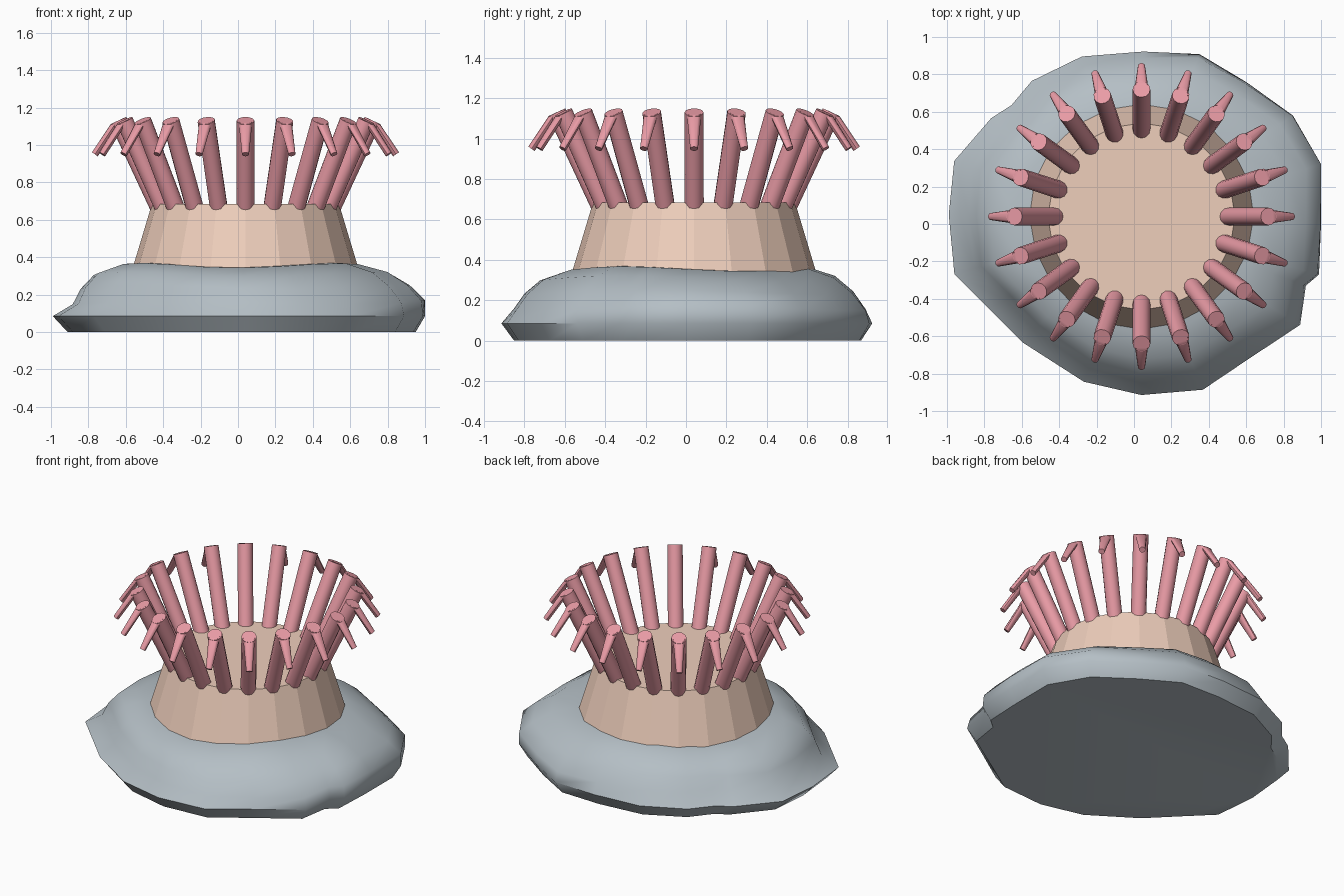
import bpy, bmesh
from math import sin, cos, pi, radians, atan2
from mathutils import Vector, Matrix

if "Cube" in bpy.data.objects:
    bpy.data.objects.remove(bpy.data.objects["Cube"])

CENTRE = Vector((0.04, 0.04, 0))


def material(name, rgb):
    m = bpy.data.materials.new(name)
    m.diffuse_color = (*rgb, 1)
    m.use_nodes = True
    m.node_tree.nodes["Principled BSDF"].inputs["Base Color"].default_value = m.diffuse_color
    return m


def loft(bm, rings):
    """Skin a list of equal-length point rings and cap both ends."""
    vs = [[bm.verts.new(p) for p in r] for r in rings]
    n = len(vs[0])
    for a, b in zip(vs, vs[1:]):
        for i in range(n):
            j = (i + 1) % n
            bm.faces.new((a[i], a[j], b[j], b[i]))
    bm.faces.new(vs[0][::-1])
    bm.faces.new(vs[-1])


def finish(bm, name, mat, angle=None):
    bmesh.ops.recalc_face_normals(bm, faces=bm.faces)
    me = bpy.data.meshes.new(name)
    bm.to_mesh(me)
    bm.free()
    me.materials.append(mat)
    ob = bpy.data.objects.new(name, me)
    bpy.context.collection.objects.link(ob)
    if angle:
        bpy.ops.object.select_all(action='DESELECT')
        ob.select_set(True)
        bpy.context.view_layer.objects.active = ob
        bpy.ops.object.shade_smooth_by_angle(angle=radians(angle))
    return ob


def circle(c, axis, r, n):
    """Ring in the radial plane frame: tangential axis is y."""
    c, axis = Vector(c), Vector(axis).normalized()
    t = Vector((0, 1, 0))
    u = t.cross(axis)
    return [c + r * (cos(2 * pi * i / n) * u + sin(2 * pi * i / n) * t) for i in range(n)]


rock_mat = material("rock_grey", (0.46, 0.52, 0.56))
skin_mat = material("body_peach", (0.86, 0.62, 0.50))
pink_mat = material("tentacle_pink", (0.82, 0.33, 0.38))

# Rock: irregular outline stacked at changing widths
outline = [(1, 0.0), (1, 0.32), (0.85, 0.58), (0.6, 0.76), (0.35, 0.91), (0.05, 0.925),
           (-0.28, 0.9), (-0.55, 0.77), (-0.66, 0.64), (-0.77, 0.57), (-0.97, 0.34),
           (-1, 0.05), (-0.97, -0.27), (-0.78, -0.46), (-0.6, -0.64), (-0.27, -0.85),
           (0.04, -0.92), (0.37, -0.89), (0.62, -0.72), (0.89, -0.54), (0.92, -0.33),
           (0.99, -0.27)]
layers = [(0.0, 0.93, 0.02), (0.085, 0.995, 0.005), (0.16, 0.94, 0.06), (0.24, 0.88, 0.04),
          (0.31, 0.79, 0.02), (0.355, 0.64, 0.01), (0.365, 0.4, 0)]
rings = []
for z, s, lean in layers:
    ring = []
    for x, y in outline:
        a = atan2(y, x)
        k = s + lean * cos(a - 0.3)
        wob = 0.012 * sin(3 * a + 9 * z) if z > 0.1 else 0
        ring.append((x * k, y * k, z + wob))
    rings.append(ring)
bm = bmesh.new()
loft(bm, rings)
finish(bm, "rock", rock_mat, 50)

# Body column: faceted tapered drum sunk into the rock
bm = bmesh.new()
loft(bm, [[CENTRE + Vector((r * cos(i * pi / 10), r * sin(i * pi / 10), z)) for i in range(20)]
          for r, z in ((0.64, 0.22), (0.50, 0.685))])
finish(bm, "body_column", skin_mat)

# Tentacles: leaning stalk with a drooping tip, repeated round the rim
root, bend, tip = Vector((0.455, 0, 0.65)), Vector((0.68, 0, 1.13)), Vector((0.805, 0, 0.95))
up, down = bend - root, tip - bend
for i in range(20):
    bm = bmesh.new()
    loft(bm, [circle(root, up, 0.048, 12), circle(bend, up, 0.047, 12)])
    flat = circle(bend + Vector((0.006, 0, -0.002)), up, 0.037, 12)
    end = circle(tip, down, 0.019, 12)
    # turn the end ring so it matches the upper ring without twisting
    end = [Vector((2 * tip.x - p.x, p.y, 2 * tip.z - p.z)) for p in end]
    if (flat[0] - flat[6]).dot(end[0] - end[6]) < 0:
        end = [Vector((2 * tip.x - p.x, p.y, 2 * tip.z - p.z)) for p in end]
    loft(bm, [flat, end])
    bm.transform(Matrix.Translation(CENTRE) @ Matrix.Rotation(i * pi / 10, 4, 'Z'))
    finish(bm, f"tentacle_{i + 1}", pink_mat, 40)
